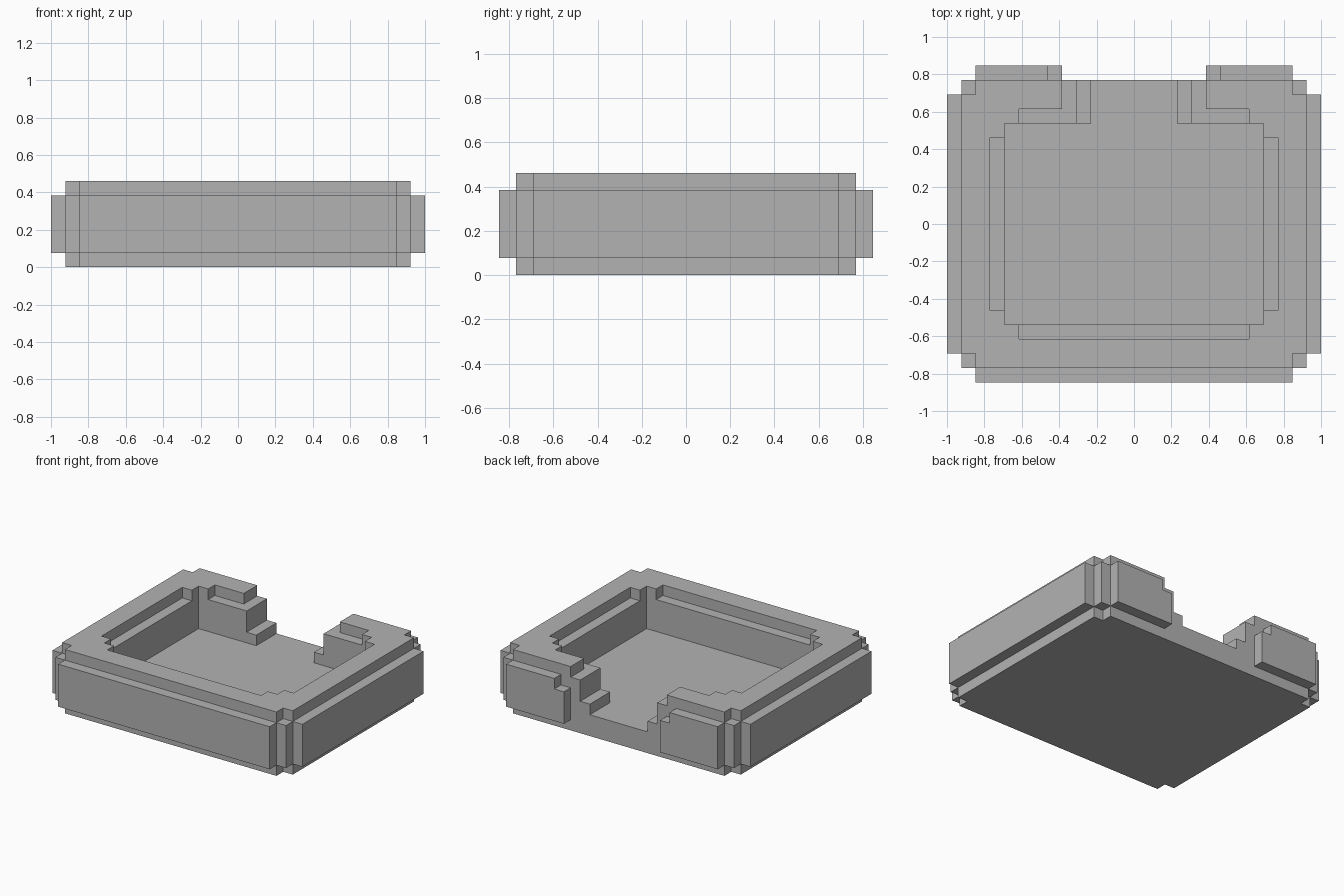
import bpy
import bmesh

UNIT = 1 / 13  # one grid block

if "Cube" in bpy.data.objects:
    bpy.data.objects.remove(bpy.data.objects["Cube"], do_unlink=True)

gray = bpy.data.materials.new("plain_gray")
gray.use_nodes = True
gray.diffuse_color = (0.45, 0.45, 0.45, 1)
gray.node_tree.nodes["Principled BSDF"].inputs["Base Color"].default_value = gray.diffuse_color


def prism(name, outline, low, high, axis="z"):
    """Extrude an outline, in block units, along z or y."""
    bm = bmesh.new()
    if axis == "z":
        points = [(a, b, low) for a, b in outline]
        move = (0, 0, (high - low) * UNIT)
    else:
        points = [(a, low, b) for a, b in outline]
        move = (0, (high - low) * UNIT, 0)
    face = bm.faces.new([bm.verts.new([c * UNIT for c in p]) for p in points])
    result = bmesh.ops.extrude_face_region(bm, geom=[face], use_keep_orig=True)
    moved = [g for g in result["geom"] if isinstance(g, bmesh.types.BMVert)]
    bmesh.ops.translate(bm, verts=moved, vec=move)
    bmesh.ops.recalc_face_normals(bm, faces=bm.faces)
    mesh = bpy.data.meshes.new(name)
    bm.to_mesh(mesh)
    bm.free()
    mesh.materials.append(gray)
    obj = bpy.data.objects.new(name, mesh)
    bpy.context.collection.objects.link(obj)
    return obj


def mirrored(half):
    """Close a right-hand outline with its mirror image."""
    return half + [(-x, y) for x, y in reversed(half)]


def rect(x0, x1, y0, y1):
    return [(x0, y0), (x1, y0), (x1, y1), (x0, y1)]


# Outer edge with notched corners, shared by base and rim
notched = [(11, -10), (11, -9), (12, -9), (12, 9), (11, 9), (11, 10)]

# Base and floor
prism("base_plate", mirrored(notched), 0, 1)
prism("floor", rect(-12, 12, -10, 10), 1, 2)

# Walls, open at the back
wall = [(12, -10), (12, 10), (4, 10), (4, 7), (9, 7), (9, -7)]
prism("wall", mirrored(wall), 2, 5)

# Rim, set back to leave an inner ledge
inner = [(5, 10), (5, 8), (8, 8), (8, 7), (9, 7), (9, 6),
         (10, 6), (10, -6), (9, -6), (9, -7), (8, -7), (8, -8)]
prism("rim", mirrored(notched + inner), 5, 6)

# Raised outer panels and the steps beside the opening
prism("front_panel", rect(-11, 11, 1, 5), -11, -10, "y")
back_profile = [(11, 1), (11, 5), (6, 5), (6, 4), (5, 4), (5, 1)]
for side, s in (("left", 1), ("right", -1)):
    prism(side + "_panel", rect(12 * s, 13 * s, -9, 9), 1, 5)
    prism(side + "_back_panel", [(s * x, z) for x, z in back_profile], 10, 11, "y")
    prism(side + "_opening_step", rect(3 * s, 4 * s, 7, 10), 2, 3)
